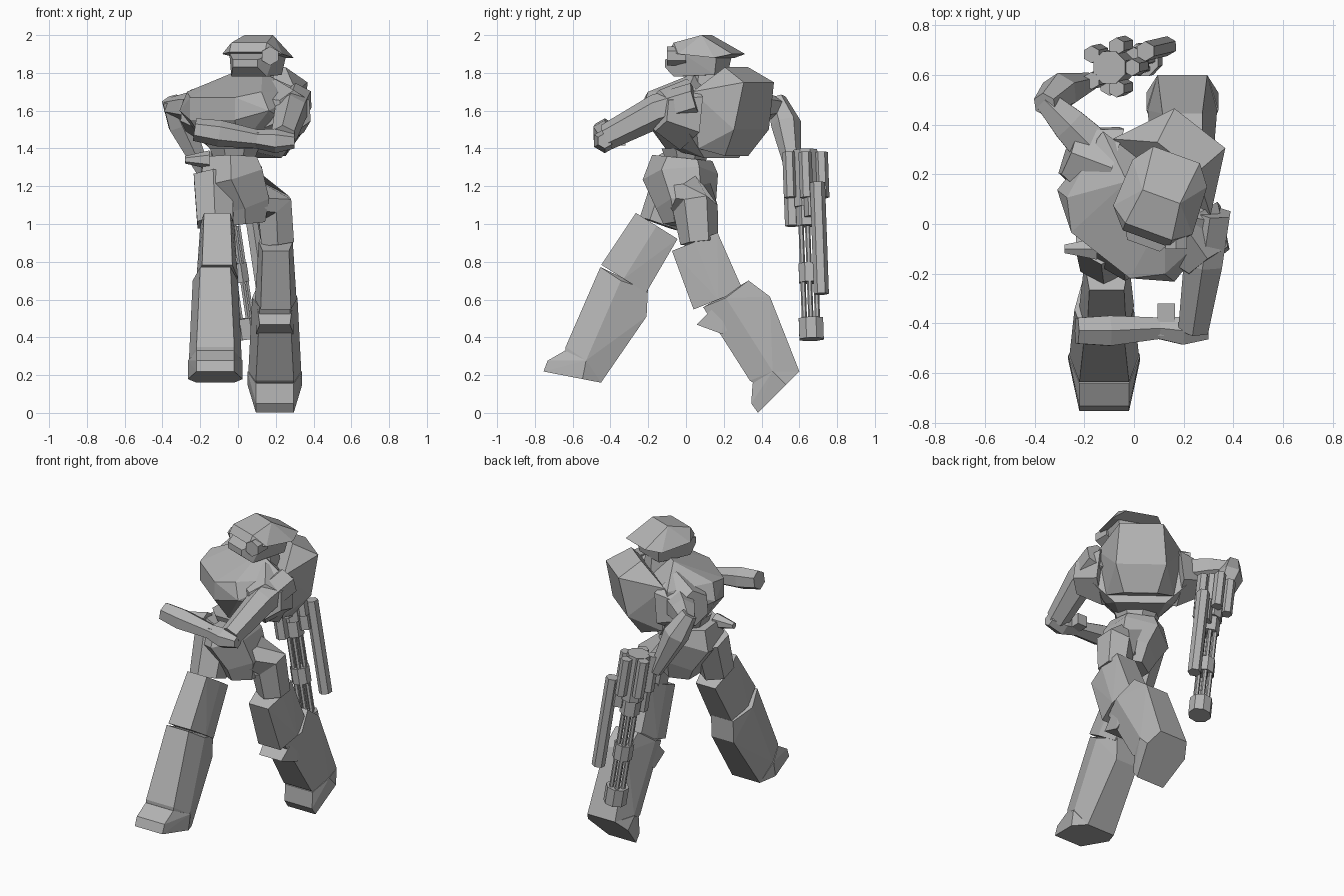
import bpy, bmesh, math
from mathutils import Vector, Matrix

old = bpy.data.objects.get("Cube")
if old:
    bpy.data.objects.remove(old, do_unlink=True)

grey = bpy.data.materials.new("plain grey")
grey.use_nodes = True
shade = [0.45] * 3 + [1]
grey.diffuse_color = shade
grey.node_tree.nodes["Principled BSDF"].inputs["Base Color"].default_value = shade

UP = Vector((0, 0, 1))
FORWARD = Vector((0, 1, 0))
STILL = Matrix()


def pose(location, degrees, axis):
    """Placement of a part by its pivot and one rotation."""
    return Matrix.Translation(location) @ Matrix.Rotation(math.radians(degrees), 4, axis)


def finish(name, mesh_data):
    """Turn the working mesh into a flat-shaded grey object."""
    bmesh.ops.recalc_face_normals(mesh_data, faces=mesh_data.faces)
    mesh = bpy.data.meshes.new(name)
    mesh_data.to_mesh(mesh)
    mesh_data.free()
    mesh.materials.append(grey)
    part = bpy.data.objects.new(name, mesh)
    bpy.context.collection.objects.link(part)


def block(name, placement, rows):
    """Symmetrical faceted block around rows of (half width, y, z)."""
    shell = bmesh.new()
    for width, y, z in rows:
        for x in (-width, width):
            shell.verts.new(placement @ Vector((x, y, z)))
    result = bmesh.ops.convex_hull(shell, input=shell.verts)
    inside = [v for v in result["geom_interior"] if isinstance(v, bmesh.types.BMVert)]
    bmesh.ops.delete(shell, geom=inside, context="VERTS")
    finish(name, shell)


def tube(name, stations, sides=6, placement=STILL):
    """Faceted limb through stations of (x, y, z, radius)."""
    shell = bmesh.new()
    centres = [placement @ Vector(station[:3]) for station in stations]
    last = len(centres) - 1
    rings = []
    for index, centre in enumerate(centres):
        along = centres[min(index + 1, last)] - centres[max(index - 1, 0)]
        along.normalize()
        across = along.cross(FORWARD if abs(along.z) > 0.8 else UP).normalized()
        other = along.cross(across)
        radius = stations[index][3]
        ring = []
        for side in range(sides):
            angle = math.tau * (side + 0.5) / sides
            offset = across * math.cos(angle) + other * math.sin(angle)
            ring.append(shell.verts.new(centre + offset * radius))
        rings.append(ring)
    for low, high in zip(rings, rings[1:]):
        for side in range(sides):
            after = (side + 1) % sides
            shell.faces.new((low[side], low[after], high[after], high[side]))
    shell.faces.new(rings[0])
    shell.faces.new(rings[-1])
    finish(name, shell)


# Torso, twisted towards its right
twist = pose((0.05, 0.11, 0), -38, "Z")
block("chest", twist, [
    (0.15, -0.3, 1.67), (0.15, -0.3, 1.55), (0.25, -0.2, 1.7), (0.3, -0.2, 1.6),
    (0.3, 0.1, 1.7), (0.3, 0.1, 1.5), (0.1, 0, 1.8), (0.1, -0.2, 1.4),
    (0.2, 0, 1.4), (0.15, 0.1, 1.35)])
block("backpack", twist, [
    (0.1, 0.2, 1.83), (0.13, 0.35, 1.75), (0.15, 0.3, 1.5), (0.1, 0.2, 1.36),
    (0.2, 0.1, 1.4), (0.25, 0.1, 1.7)])
for sign, label in ((1, "left"), (-1, "right")):
    collar = [(sign * 0.2, 0, 1.58, 0.19), (sign * 0.36, -0.05, 1.6, 0.11)]
    tube(label + "_shoulder", collar, placement=twist)

# Neck and head
gaze = pose((0.11, 0.11, 0), -20, "Z")
tube("neck", [(0, 0, 1.7, 0.1), (0, 0, 1.85, 0.08)], placement=gaze)
block("face", gaze, [
    (0.07, -0.21, 1.87), (0.07, -0.21, 1.83), (0.13, -0.1, 1.91), (0.1, -0.15, 1.78),
    (0.12, 0.1, 1.9), (0.1, 0.08, 1.79)])
block("hat", gaze, [
    (0.1, -0.18, 1.91), (0.17, -0.1, 1.9), (0.16, 0.1, 1.88), (0.1, 0.18, 1.9),
    (0.1, -0.15, 1.96), (0.08, 0, 2)])
tube("eye_lens", [(0.17, 0, 1.89, 0.05), (0.17, -0.1, 1.89, 0.05)])

# Waist and hips
tube("waist", [(-0.02, 0, 1.3, 0.1), (-0.02, 0, 1.4, 0.14)], 8)
tube("pelvis", [(-0.04, -0.02, 1.35, 0.16), (-0.04, -0.03, 1.25, 0.2),
                (0.03, 0, 1.1, 0.16), (0.04, 0, 1, 0.12)])
tube("belt_tab", [(-0.28, -0.1, 1.34, 0.02), (-0.15, -0.1, 1.34, 0.05)])
tube("left_hip", [(0, 0, 1.2, 0.13), (0.19, 0.05, 1.08, 0.12), (0.21, 0.07, 0.9, 0.1)])
tube("right_hip", [(-0.13, -0.05, 1.25, 0.12), (-0.12, -0.14, 1, 0.11)])


# Both legs share their shapes and differ in pose
def leg(label, thigh, shin):
    block(label + "_thigh", thigh, [
        (0.08, -0.14, 0), (0.08, 0.14, 0), (0.07, -0.13, 0.33), (0.07, 0.13, 0.33),
        (0.11, 0, 0), (0.09, 0, 0.33)])
    block(label + "_shin", shin, [
        (0.08, -0.12, 0.6), (0.08, 0.15, 0.53), (0.08, 0.17, 0.39), (0.12, 0, 0.55),
        (0.1, -0.22, 0.15), (0.14, -0.1, 0.1), (0.1, 0, 0), (0.1, -0.2, 0.05)])
    block(label + "_foot", shin, [
        (0.1, -0.31, 0), (0.1, 0, 0), (0.145, -0.1, 0), (0.145, -0.1, 0.1),
        (0.1, -0.3, 0.06), (0.1, -0.22, 0.13)])


left_shin = pose((0.195, 0.6, 0.22), 45, "X")
leg("right", pose((-0.11, -0.33, 0.71), -32, "X"), pose((-0.12, -0.45, 0.16), -11, "X"))
leg("left", pose((0.2, 0.17, 0.6), 22, "X"), left_shin)
block("left_knee", left_shin, [
    (0.08, -0.21, 0.56), (0.1, -0.15, 0.43), (0.1, 0, 0.56), (0.1, 0, 0.4)])

# Left arm, folded across the front
tube("left_upper_arm", [(0.31, 0.05, 1.66, 0.09), (0.28, -0.15, 1.6, 0.09),
                        (0.24, -0.42, 1.46, 0.07)])
tube("left_forearm", [(0.3, -0.43, 1.44, 0.04), (0.2, -0.43, 1.44, 0.065),
                      (0.1, -0.42, 1.45, 0.05), (-0.1, -0.43, 1.48, 0.07),
                      (-0.23, -0.43, 1.5, 0.06)])
tube("left_cuff", [(0.13, -0.45, 1.45, 0.05), (0.13, -0.32, 1.45, 0.05)], 4)

# Right arm, reaching back to the gun
tube("right_upper_arm", [(-0.14, 0.28, 1.6, 0.1), (-0.26, 0.4, 1.62, 0.08),
                         (-0.36, 0.5, 1.62, 0.05)])
tube("right_forearm", [(-0.36, 0.48, 1.66, 0.05), (-0.3, 0.53, 1.53, 0.08),
                       (-0.18, 0.57, 1.27, 0.04)])

# Rotary gun: every part runs along one slanted axis
breech, tip = Vector((-0.1, 0.63, 1.39)), Vector((0.05, 0.665, 0.39))


def gun_part(name, start, end, radius, sides=6, shift=(0, 0)):
    ends = [breech.lerp(tip, t) + Vector((*shift, 0)) for t in (start, end)]
    tube(name, [(*point, radius) for point in ends], sides)


def gun_ring(name, count, spread, start, end, radius):
    for number in range(count):
        angle = math.tau * number / count
        shift = (spread * math.cos(angle), spread * math.sin(angle))
        gun_part(name + "_" + str(number), start, end, radius, shift=shift)


gun_part("motor", 0, 0.3, 0.07, 8)
gun_ring("motor_rod", 5, 0.09, 0.01, 0.25, 0.035)
gun_part("receiver", 0.2, 0.4, 0.06)
gun_part("grip", 0.2, 0.4, 0.04, shift=(-0.03, -0.08))
gun_part("barrel_band", 0.6, 0.7, 0.06, 8)
gun_part("muzzle", 0.89, 1, 0.07, 8)
gun_part("ammo_bar", 0.17, 0.76, 0.04, shift=(0.12, 0.06))
gun_part("ammo_bar_mount", 0.2, 0.35, 0.045, shift=(0.07, 0.03))
gun_ring("barrel", 6, 0.04, 0.4, 0.9, 0.014)
